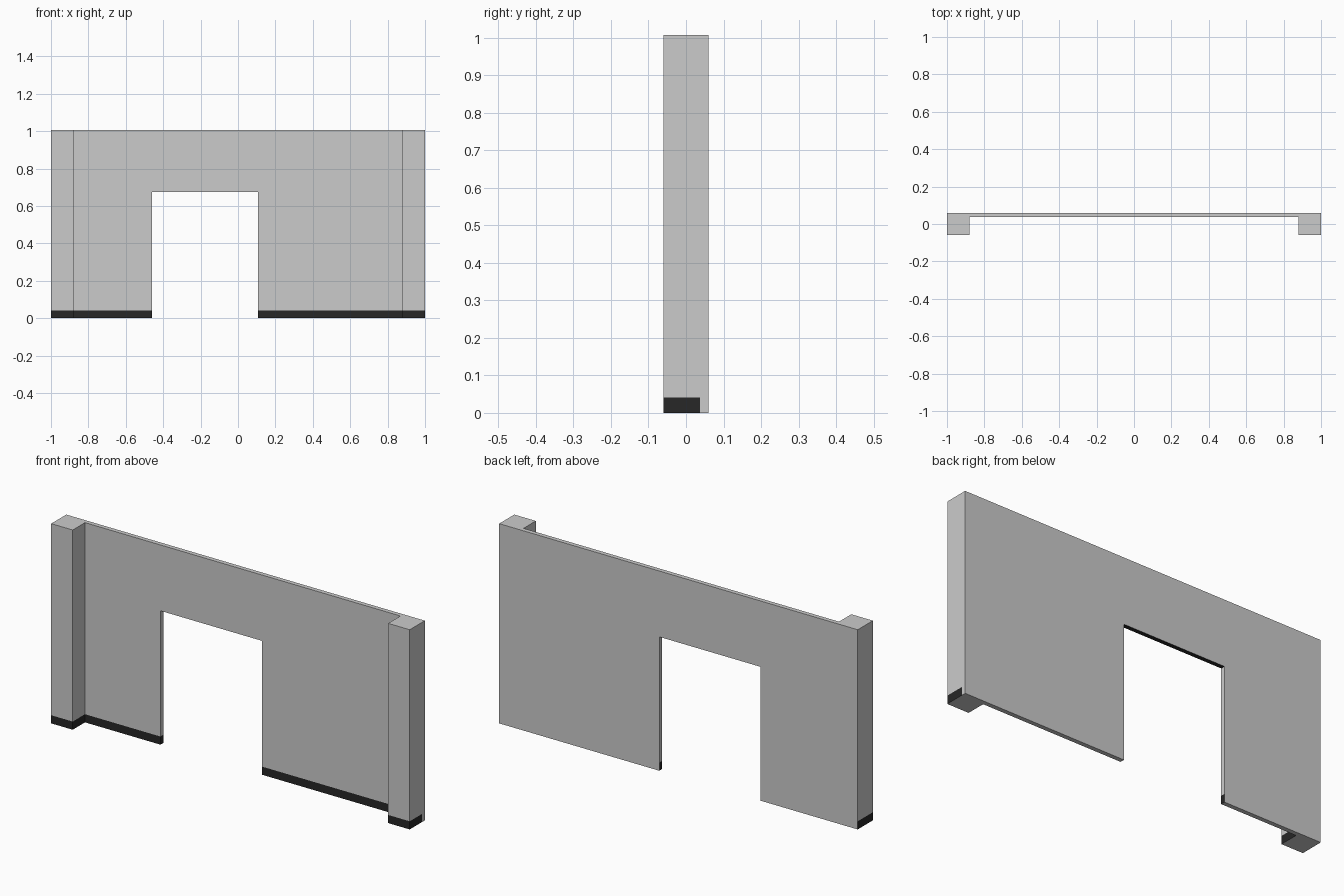
import bpy, bmesh

if "Cube" in bpy.data.objects:
    bpy.data.objects.remove(bpy.data.objects["Cube"])

H, D = 1.007, 0.06                   # wall height, half depth
PANEL_Y, PIER_X = 0.0375, 0.88       # panel front, inner side of end piers
DOOR_L, DOOR_R, DOOR_Z = -0.459, 0.107, 0.675
SKIRT_Z = 0.041


def prism(name, outline, z0, z1):
    """Extrude a plan outline from z0 to z1."""
    bm = bmesh.new()
    base = bm.faces.new([bm.verts.new((x, y, z0)) for x, y in outline])
    top = bmesh.ops.extrude_face_region(bm, geom=[base])["geom"]
    bmesh.ops.translate(bm, vec=(0, 0, z1 - z0),
                        verts=[v for v in top if isinstance(v, bmesh.types.BMVert)])
    bmesh.ops.recalc_face_normals(bm, faces=bm.faces)
    return add_object(name, bm)


def add_object(name, bm):
    me = bpy.data.meshes.new(name)
    bm.to_mesh(me)
    bm.free()
    ob = bpy.data.objects.new(name, me)
    bpy.context.collection.objects.link(ob)
    return ob


def split(bm, faces, co, no):
    """Cut the given faces along a plane."""
    geom = set(faces)
    for f in faces:
        geom.update(f.edges, f.verts)
    bmesh.ops.bisect_plane(bm, geom=list(geom), dist=1e-5, plane_co=co, plane_no=no)


def finish(f):
    """Name of the part a face belongs to."""
    c, n = f.calc_center_median(), f.normal
    if n.z < -0.5 and c.z > 0.1:
        return "lintel_underside"
    bare_end = n.x > 0.5 and c.x > 0.99 and c.y > PANEL_Y
    if c.z < SKIRT_Z and abs(n.z) < 0.5 and n.y < 0.5 and not bare_end:
        return "skirting"
    return "wall"


# Wall panel with two end piers
plan = [(-1, D), (-1, -D), (-PIER_X, -D), (-PIER_X, PANEL_Y),
        (PIER_X, PANEL_Y), (PIER_X, -D), (1, -D), (1, D)]
solid = prism("wall_solid", plan, 0, H)

# Doorway
cutter = prism("door_cutter", [(DOOR_L, -0.2), (DOOR_R, -0.2),
                               (DOOR_R, 0.2), (DOOR_L, 0.2)], -0.2, DOOR_Z)
cutter.hide_render = True
mod = solid.modifiers.new("doorway", "BOOLEAN")
mod.object, mod.operation, mod.solver = cutter, "DIFFERENCE", "EXACT"
bpy.context.view_layer.update()
cut = bpy.data.meshes.new_from_object(
    solid.evaluated_get(bpy.context.evaluated_depsgraph_get()))

# Skirting line all round, and the panel edge on the right end
bm = bmesh.new()
bm.from_mesh(cut)
split(bm, bm.faces[:], (0, 0, SKIRT_Z), (0, 0, 1))
bm.normal_update()
split(bm, [f for f in bm.faces if f.normal.x > 0.5 and f.calc_center_median().x > 0.99],
      (0, PANEL_Y, 0), (0, 1, 0))
bm.normal_update()

for ob in (solid, cutter):
    bpy.data.objects.remove(ob)

# Separate grey wall from the dark skirting and lintel underside
dark = bpy.data.materials.new("dark_trim")
dark.diffuse_color = (0.02, 0.02, 0.02, 1)
dark.use_nodes = True
dark.node_tree.nodes["Principled BSDF"].inputs["Base Color"].default_value = dark.diffuse_color
for name in ("wall", "skirting", "lintel_underside"):
    part = bm.copy()
    part.normal_update()
    bmesh.ops.delete(part, geom=[f for f in part.faces if finish(f) != name],
                     context="FACES")
    ob = add_object(name, part)
    ob.data.materials.clear()
    if name != "wall":
        ob.data.materials.append(dark)
        for p in ob.data.polygons:
            p.material_index = 0
bm.free()
